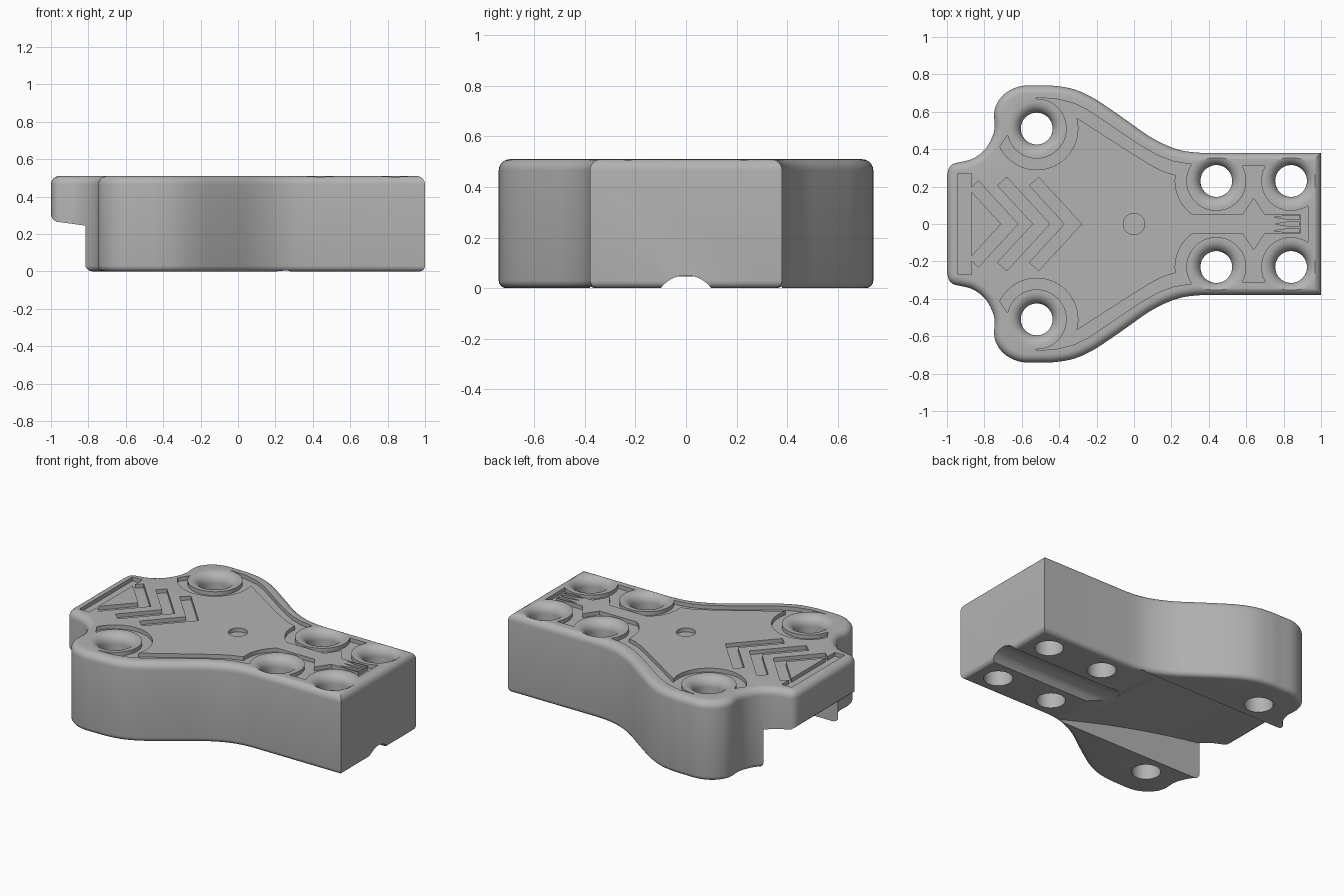
import bpy, bmesh, math
from mathutils import Vector

if "Cube" in bpy.data.objects:
    bpy.data.objects.remove(bpy.data.objects["Cube"])

TOP, DEPTH = 0.51, 0.025
EAR, PADS = (-0.52, 0.51), [(0.44, 0.23), (0.84, 0.23)]
HOLES = [(x, s * y) for x, y in [EAR] + PADS for s in (1, -1)]


def make(name, rings):
    """Solid lofted through equal-length rings of points."""
    bm = bmesh.new()
    loops = [[bm.verts.new(p) for p in r] for r in rings]
    n = len(loops[0])
    for a, b in zip(loops, loops[1:]):
        for i in range(n):
            j = (i + 1) % n
            bm.faces.new((a[i], a[j], b[j], b[i]))
    bm.faces.new(loops[0][::-1])
    bm.faces.new(loops[-1])
    bmesh.ops.recalc_face_normals(bm, faces=bm.faces)
    me = bpy.data.meshes.new(name)
    bm.to_mesh(me)
    bm.free()
    ob = bpy.data.objects.new(name, me)
    bpy.context.collection.objects.link(ob)
    return ob


def prism(pts, z0=TOP - DEPTH, z1=TOP + 0.1):
    return make("cutter", [[(x, y, z) for x, y in pts] for z in (z0, z1)])


def circle(c, r, n=48):
    return [(c[0] + r * math.cos(2 * math.pi * i / n),
             c[1] + r * math.sin(2 * math.pi * i / n)) for i in range(n)]


def lathe(c, profile):
    return make("cutter", [[(x, y, z) for x, y in circle(c, r)] for r, z in profile])


def mirrored(half):
    """Close an upper half profile by mirroring it in y."""
    return half + [(x, -y) for x, y in reversed(half) if y > 1e-6]


def cut(ob, cutter):
    mod = ob.modifiers.new("cut", 'BOOLEAN')
    mod.operation, mod.solver, mod.object = 'DIFFERENCE', 'EXACT', cutter
    bpy.context.view_layer.update()
    dg = bpy.context.evaluated_depsgraph_get()
    me = bpy.data.meshes.new_from_object(ob.evaluated_get(dg))
    ob.modifiers.clear()
    ob.data = me
    bpy.data.objects.remove(cutter)


def spline(p, steps=4):
    """Smooth curve through the points."""
    v = [Vector(q) for q in [p[0]] + p + [p[-1]]]
    out = []
    for a, b, c, d in zip(v, v[1:], v[2:], v[3:]):
        for k in range(steps):
            t = k / steps
            q = 0.5 * (2 * b + (c - a) * t + (2 * a - 5 * b + 4 * c - d) * t * t
                       + (3 * b - a - 3 * c + d) * t ** 3)
            out.append((q.x, q.y))
    return out + [tuple(p[-1])]


def inset(pts, d):
    """Move a counter-clockwise outline inward."""
    out, n = [], len(pts)
    for i in range(n):
        a, b, c = (Vector(pts[k % n]) for k in (i - 1, i, i + 1))
        e, f = (b - a).normalized(), (c - b).normalized()
        n1, n2 = Vector((-e.y, e.x)), Vector((-f.y, f.x))
        q = b + (n1 + n2) * (d / (1 + n1.dot(n2)))
        out.append((q.x, q.y))
    return out


# Body: outline with rounded top and bottom edges
half = [(1, 0.38)] + spline([
    (0.36, 0.38), (0.27, 0.39), (0.18, 0.418), (0.08, 0.47), (-0.02, 0.54),
    (-0.12, 0.61), (-0.22, 0.675), (-0.32, 0.72), (-0.42, 0.738), (-0.5, 0.74),
    (-0.6, 0.738), (-0.68, 0.705), (-0.73, 0.65), (-0.748, 0.59), (-0.745, 0.52),
    (-0.76, 0.46), (-0.8, 0.395), (-0.86, 0.35), (-0.92, 0.333), (-0.965, 0.322),
    (-0.99, 0.298), (-1, 0.255)])
outline = mirrored(half)
levels = []
for k in range(6):
    a = k / 5 * math.pi / 2
    levels.append((0.03 * (1 - math.sin(a)), 0.03 * (1 - math.cos(a))))
for k in range(7):
    a = k / 6 * math.pi / 2
    levels.append((0.045 * (1 - math.cos(a)), TOP - 0.045 * (1 - math.sin(a))))
body = make("body", [[(x, y, z) for x, y in inset(outline, d)] for d, z in levels])

# Underside pocket with a curved roof, open at the left end
roof = []
for k in range(17):
    t = 1.25 * k / 16
    roof.append((0.28 - t, 0.3 * t - 0.07 * t * t))
roof += [(-0.985, 0.275), (-0.995, 0.287), (-1.002, 0.31), (-1.1, 0.31),
         (-1.1, -0.1), (0.28, -0.1)]
cut(body, make("cutter", [[(x, y, z) for x, z in roof] for y in (-0.38, 0.38)]))

# Round channel under the neck
ring = circle((0, -0.075), 0.125)
cut(body, make("cutter", [[(x, y, z) for y, z in ring] for x in (0.12, 1.1)]))

# Engraved border around the raised middle panel and hole collars
border = prism(mirrored([
    (0.93, 0.31), (0.4, 0.31), (0.3, 0.32), (0.21, 0.335), (0.13, 0.365), (0.05, 0.41),
    (-0.05, 0.475), (-0.15, 0.545), (-0.24, 0.605), (-0.32, 0.645), (-0.42, 0.67),
    (-0.52, 0.675), (-0.6, 0.6), (-0.68, 0.47), (-0.72, 0.41), (-0.78, 0.335),
    (-0.85, 0.28)]))
panel = prism(mirrored([
    (0.33, 0.2), (0.22, 0.262), (0.16, 0.28), (0.09, 0.315), (-0.03, 0.39),
    (-0.31, 0.57), (-0.9, 0.57)]), 0.4, 0.7)
for x, y in HOLES:
    if x < 0.8:
        cut(panel, prism(circle((x, y), 0.22), 0.3, 0.8))
cut(border, panel)
cut(border, prism(mirrored([(0.89, 0.05), (0.7, 0.05), (0.64, 0.14), (0.58, 0.05),
                            (0.2, 0.05)]), 0.35, 0.75))
for c in HOLES:
    cut(border, prism(circle(c, 0.16), 0.3, 0.8))
cut(body, border)

# Chevrons, end slot, centre dimple and tapered slots
for x, h in ((-0.28, 0.25), (-0.45, 0.25), (-0.62, 0.23)):
    s = 0.92
    w = 0.09
    y2 = h - 0.045
    cut(body, prism([(x, 0), (x - s * h, h), (x - w - s * y2, y2), (x - w, 0),
                     (x - w - s * y2, -y2), (x - s * h, -h)]))
cut(body, prism([(-0.94, -0.27), (-0.87, -0.27), (-0.87, 0.27), (-0.94, 0.27)]))
cut(body, prism(circle((0, 0), 0.057)))
for y in (-0.036, 0, 0.036):
    cut(body, prism([(0.75, y), (0.82, y - 0.01), (0.885, y - 0.01),
                     (0.885, y + 0.01), (0.82, y + 0.01)]))

# Through holes with rounded mouths
mouth = [(0.085, -0.1)]
for k in range(8):
    a = k / 7 * math.pi / 2
    mouth.append((0.145 - 0.06 * math.cos(a), TOP - 0.06 + 0.06 * math.sin(a)))
mouth.append((0.145, TOP + 0.05))
for c in HOLES:
    cut(body, lathe(c, mouth))

# Finish
grey = bpy.data.materials.new("grey")
grey.diffuse_color = (0.45, 0.45, 0.45, 1)
grey.use_nodes = True
grey.node_tree.nodes["Principled BSDF"].inputs["Base Color"].default_value = grey.diffuse_color
body.data.materials.clear()
body.data.materials.append(grey)
for p in body.data.polygons:
    p.material_index = 0
bpy.ops.object.select_all(action='DESELECT')
body.select_set(True)
bpy.context.view_layer.objects.active = body
bpy.ops.object.shade_smooth_by_angle(angle=math.radians(30))
